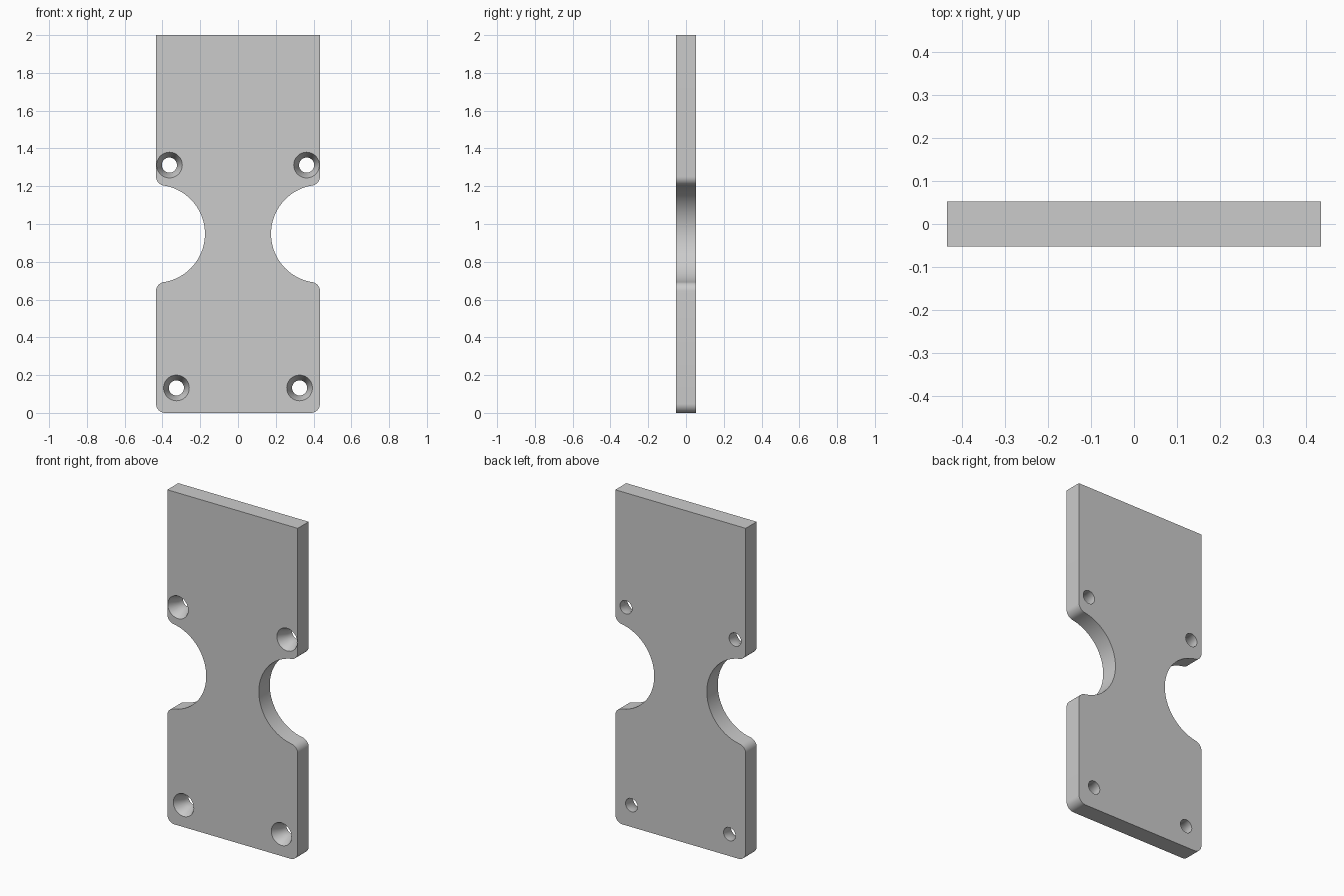
import bpy, bmesh
from math import sin, cos, pi, atan2, sqrt

if "Cube" in bpy.data.objects:
    bpy.data.objects.remove(bpy.data.objects["Cube"])

W, T = 0.434, 0.052          # half width, half thickness
R, F, ZC = 0.259, 0.048, 0.948   # notch radius, fillet radius, notch height


def arc(cx, cz, r, a0, a1, n):
    return [(cx + r * cos(a0 + (a1 - a0) * i / n), cz + r * sin(a0 + (a1 - a0) * i / n))
            for i in range(n + 1)]


def new_object(name, bm):
    bmesh.ops.recalc_face_normals(bm, faces=bm.faces)
    me = bpy.data.meshes.new(name)
    bm.to_mesh(me)
    bm.free()
    ob = bpy.data.objects.new(name, me)
    bpy.context.collection.objects.link(ob)
    return ob


# Right half of the outline, bottom to top: rounded corner, filleted round notch
dz = sqrt((R + F) ** 2 - F ** 2)
t = atan2(dz, F)
half = arc(W - F, F, F, -pi / 2, 0, 10)
half += arc(W - F, ZC - dz, F, 0, t, 10)
half += arc(W, ZC, R, pi + pi / 2 - (t - pi / 2 + pi / 2 - t) - (pi / 2 - t), pi / 2 + (pi / 2 - t), 48)[1:-1]
half += arc(W - F, ZC + dz, F, -t, 0, 10)
half += [(W, 2.0)]
outline = half + [(-x, z) for x, z in reversed(half)]

# Plate
bm = bmesh.new()
face = bm.faces.new([bm.verts.new((x, -T, z)) for x, z in outline])
ext = bmesh.ops.extrude_face_region(bm, geom=[face])
bmesh.ops.translate(bm, vec=(0, 2 * T, 0),
                    verts=[v for v in ext["geom"] if isinstance(v, bmesh.types.BMVert)])
plate = new_object("mounting_plate", bm)

# Countersunk screw hole cutters: (radius, y) rings, wide on the front
N = 40
E = 0.02
rings = [(0.068, -T - E), (0.068, -T), (0.04, -T + 0.062), (0.04, T + E)]
bm = bmesh.new()
for x, z in [(-0.363, 1.312), (0.363, 1.312), (-0.326, 0.132), (0.326, 0.132)]:
    loops = [[bm.verts.new((x + r * cos(2 * pi * i / N), y, z + r * sin(2 * pi * i / N)))
              for i in range(N)] for r, y in rings]
    for a, b in zip(loops, loops[1:]):
        for i in range(N):
            j = (i + 1) % N
            bm.faces.new((a[i], a[j], b[j], b[i]))
    bm.faces.new(loops[0])
    bm.faces.new(loops[-1])
cutter = new_object("screw_hole_cutter", bm)

# Cut the holes, then shade smooth with sharp edges
mod = plate.modifiers.new("screw_holes", 'BOOLEAN')
mod.operation = 'DIFFERENCE'
mod.solver = 'EXACT'
mod.object = cutter
bpy.context.view_layer.objects.active = plate
plate.select_set(True)
bpy.ops.object.modifier_apply(modifier=mod.name)
bpy.data.objects.remove(cutter)
bpy.ops.object.shade_smooth_by_angle(angle=pi / 6)
